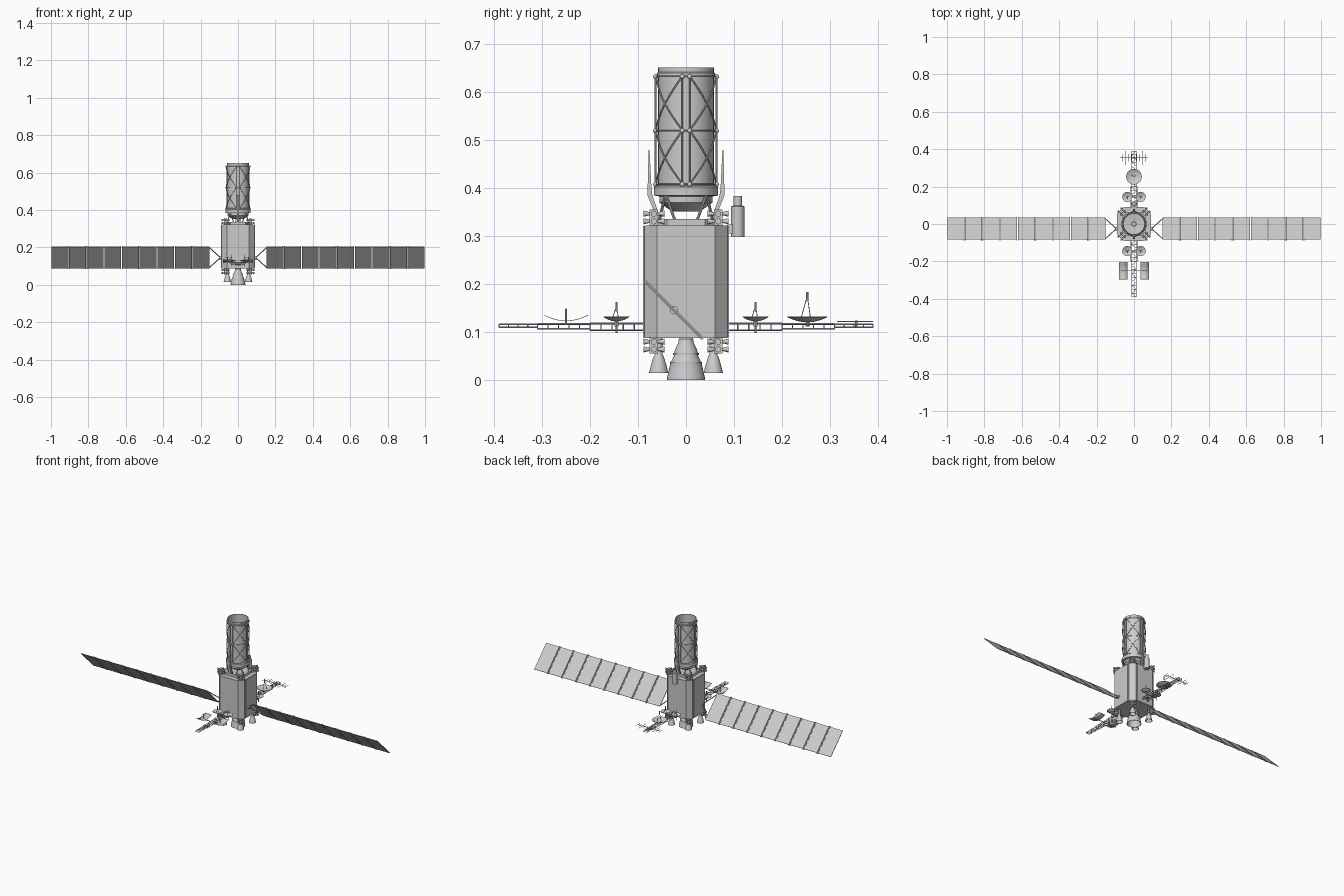
import bpy, bmesh, math
from mathutils import Vector, Matrix

if "Cube" in bpy.data.objects:
    bpy.data.objects.remove(bpy.data.objects["Cube"])

SIGNS = (-1, 1)
DIAG = [(sx, sy) for sx in SIGNS for sy in SIGNS]


def finish(bm, name, smooth=True):
    bmesh.ops.recalc_face_normals(bm, faces=bm.faces)
    me = bpy.data.meshes.new(name)
    bm.to_mesh(me)
    bm.free()
    ob = bpy.data.objects.new(name, me)
    bpy.context.collection.objects.link(ob)
    if smooth:
        bpy.ops.object.select_all(action='DESELECT')
        ob.select_set(True)
        bpy.context.view_layer.objects.active = ob
        bpy.ops.object.shade_smooth_by_angle(angle=math.radians(35))
    return ob


def rod(bm, a, b, r1, r2=None, n=6):
    a, b = Vector(a), Vector(b)
    d = b - a
    m = Matrix.Translation((a + b) / 2) @ d.to_track_quat('Z', 'Y').to_matrix().to_4x4()
    bmesh.ops.create_cone(bm, cap_ends=True, segments=n, radius1=r1,
                          radius2=r1 if r2 is None else r2, depth=d.length, matrix=m)


def box(bm, c, size, rot=Matrix()):
    bmesh.ops.create_cube(bm, size=1, matrix=Matrix.Translation(c) @ rot @ Matrix.Diagonal((*size, 1)))


def ball(bm, c, r):
    bmesh.ops.create_uvsphere(bm, u_segments=10, v_segments=6, radius=r, matrix=Matrix.Translation(c))


def lathe(bm, profile, c=(0, 0, 0), n=32):
    # revolve (radius, z) points about a vertical axis through c
    vs = [bm.verts.new((c[0] + r, c[1], c[2] + z)) for r, z in profile]
    es = [bm.edges.new(p) for p in zip(vs, vs[1:])]
    bmesh.ops.spin(bm, geom=vs + es, cent=c, axis=(0, 0, 1), angle=2 * math.pi, steps=n)
    bmesh.ops.remove_doubles(bm, verts=bm.verts, dist=1e-5)


def prism(bm, pts, z0, z1):
    f = bm.faces.new([bm.verts.new((x, y, z0)) for x, y in pts])
    ext = bmesh.ops.extrude_face_region(bm, geom=[f], use_keep_orig=True)
    bmesh.ops.translate(bm, vec=(0, 0, z1 - z0), verts=[v for v in ext['geom'] if isinstance(v, bmesh.types.BMVert)])


def octagon(a, b):
    return [(a, -b), (a, b), (b, a), (-b, a), (-a, b), (-a, -b), (-b, -a), (b, -a)]


# Eight-sided bus with raised face panels and top deck
bm = bmesh.new()
prism(bm, octagon(.087, .060), .088, .322)
prism(bm, octagon(.062, .040), .320, .336)
for s in SIGNS:
    box(bm, (s * .087, 0, .205), (.006, .104, .232))
    box(bm, (0, s * .087, .205), (.104, .006, .232))
finish(bm, "bus_body", False)

# Main engine and four small engines
bm = bmesh.new()
lathe(bm, [(.011, .09), (.015, .086), (.016, .078), (.022, .066), (.025, .056), (.027, .056), (.027, .052),
           (.025, .052), (.031, .038), (.033, .038), (.033, .034), (.036, .02), (.039, .007), (.040, 0),
           (.038, 0), (.032, .03), (.012, .075), (0, .077)])
finish(bm, "main_engine")
bm = bmesh.new()
for sx, sy in DIAG:
    lathe(bm, [(.008, .09), (.008, .054), (.011, .048), (.016, .032), (.020, .015), (.018, .015),
               (.009, .046), (0, .047)], (sx * .057, sy * .057, 0), 20)
finish(bm, "small_engines")

# Thruster pods at the top and bottom corners
bm = bmesh.new()
for sx, sy in DIAG:
    for z in (.339, .072):
        c = Vector((sx * .067, sy * .067, z))
        box(bm, c, (.018, .018, .034))
        for dz in (-.008, .008):
            for d in (Vector((sx, 0, 0)), Vector((0, sy, 0)), Vector((-sx, 0, 0)), Vector((0, -sy, 0))):
                p = c + Vector((0, 0, dz))
                rod(bm, p + d * .008, p + d * .022, .003, .0065, 10)
finish(bm, "thruster_pods")

# Telescope tube, open at the top, with mirror inside
bm = bmesh.new()
lathe(bm, [(0, .352), (.030, .352), (.055, .370), (.055, .383), (.067, .385), (.067, .403), (.058, .406),
           (.058, .632), (.060, .634), (.060, .640), (.058, .642), (.058, .652), (.055, .652), (.055, .410),
           (.014, .405), (.014, .425), (.010, .425), (.010, .405), (0, .405)], n=48)
finish(bm, "telescope_tube")

# Cage of paired uprights, rings and wrapped cross braces
bm = bmesh.new()


def cyl(deg, z, r=.0625):
    a = math.radians(deg)
    return Vector((r * math.cos(a), r * math.sin(a), z))


LEVELS = (.408, .520, .633)
for q in range(0, 360, 90):
    for o in (-7, 7):
        rod(bm, cyl(q + o, .403, .064), cyl(q + o, .636, .064), .002)
        for z in LEVELS:
            ball(bm, cyl(q + o, z, .064), .0052)
    for z in LEVELS:
        for i in range(10):
            rod(bm, cyl(q + 9 * i, z), cyl(q + 9 * i + 9, z), .0018, n=5)
    for z0, z1 in zip(LEVELS, LEVELS[1:]):
        for a, b in ((z0, z1), (z1, z0)):
            for i in range(8):
                rod(bm, cyl(q + 7 + 9.5 * i, a + (b - a) * i / 8),
                    cyl(q + 16.5 + 9.5 * i, a + (b - a) * (i + 1) / 8), .0018, n=5)
finish(bm, "tube_cage")

# Struts carrying the tube, and tapered fins front and back
bm = bmesh.new()
for sx, sy in DIAG:
    for p in ((.056, .022), (.022, .056)):
        rod(bm, (sx * p[0], sy * p[1], .330), (sx * .043, sy * .043, .388), .003, n=8)
finish(bm, "tube_struts")
bm = bmesh.new()
for s in SIGNS:
    pts = [(.053, .335), (.060, .335), (.080, .385), (.080, .40), (.078, .48), (.076, .48), (.072, .40), (.070, .385)]
    f = bm.faces.new([bm.verts.new((-.005, s * y, z)) for y, z in pts])
    ext = bmesh.ops.extrude_face_region(bm, geom=[f], use_keep_orig=True)
    bmesh.ops.translate(bm, vec=(.010, 0, 0), verts=[v for v in ext['geom'] if isinstance(v, bmesh.types.BMVert)])
finish(bm, "tube_fins", False)

# Star tracker on the back
bm = bmesh.new()
lathe(bm, [(0, .298), (.014, .298), (.014, .362), (.009, .364), (.009, .384), (.007, .384), (.007, .368), (0, .368)],
      (0, .108, 0), 20)
box(bm, (0, .093, .315), (.016, .014, .018))
finish(bm, "star_tracker")

# Solar wings tilted 45 degrees, nine panels each
CY, CZ, W = -.025, .146, .164
TILT = Matrix.Rotation(math.radians(-45), 4, 'X')
panels, bars, yokes = bmesh.new(), bmesh.new(), bmesh.new()
STEP = .85 / 9
for s in SIGNS:
    for i in range(9):
        box(panels, (s * (.15 + STEP * (i + .5)), CY, CZ), (STEP - .008, W, .003), TILT)
        if i:
            for o in (-.004, .004):
                box(bars, (s * (.15 + STEP * i + o), CY, CZ), (.004, W + .006, .006), TILT)
    rod(yokes, (s * .084, CY, CZ), (s * .098, CY, CZ), .009, n=12)
    for e in SIGNS:
        rod(yokes, (s * .094, CY, CZ), (s * .156, CY + e * .056, CZ - e * .056), .003)
    rod(yokes, (s * .154, CY - .057, CZ + .057), (s * .154, CY + .057, CZ - .057), .0025)
finish(panels, "solar_panels", False)
finish(bars, "solar_hinge_bars", False)
finish(yokes, "solar_yokes")

# Stepped lattice booms front and back
bm = bmesh.new()
for s in SIGNS:
    for y0, y1, w, z0, z1, n in ((.085, .20, .016, .104, .118, 5), (.20, .31, .013, .107, .117, 5),
                                 (.31, .39, .011, .110, .116, 4)):
        for i in range(n + 1):
            y = s * (y0 + (y1 - y0) * i / n)
            yn = s * (y0 + (y1 - y0) * (i + 1) / n)
            for z in (z0, z1):
                rod(bm, (-w, y, z), (w, y, z), .0012, n=4)
                if i < n:
                    k = w if i % 2 else -w
                    rod(bm, (-k, y, z), (k, yn, z), .001, n=4)
            for x in (-w, w):
                rod(bm, (x, y, z0), (x, y, z1), .0012, n=4)
        for x in (-w, w):
            for z in (z0, z1):
                rod(bm, (x, s * y0, z), (x, s * y1, z), .0016, n=4)
finish(bm, "lattice_booms", False)


# Dishes with feed masts
def dish(bm, x, y, z, r, depth, feed):
    prof = [(r * t / 6, depth * (t / 6) ** 2) for t in range(7)]
    prof += [(pr, pz - .0015) for pr, pz in reversed(prof)]
    lathe(bm, prof, (x, y, z), 24)
    for a in range(3):
        t = a * 2 * math.pi / 3 + .5
        rod(bm, (x + r * .35 * math.cos(t), y + r * .35 * math.sin(t), z + depth * .12), (x, y, feed - .008), .0008, n=4)
    rod(bm, (x, y, feed - .02), (x, y, feed), .0025, n=8)
    rod(bm, (x, y, .112), (x, y, z), .004, n=8)


bm = bmesh.new()
for s in SIGNS:
    rod(bm, (-.036, s * .145, .112), (.036, s * .145, .112), .003)
    for x in (-.036, .036):
        dish(bm, x, s * .145, .124, .027, .009, .163)
        rod(bm, (x, s * .145, .098), (x, s * .145, .124), .002)
dish(bm, 0, .253, .122, .042, .011, .184)
finish(bm, "dish_antennas")

# Comb antenna at the end of the back boom
bm = bmesh.new()
for x in (-.045, 0, .045):
    rod(bm, (x, .315, .122), (x, .39, .122), .0012, n=5)
for x in (-.075, -.06, -.03, -.015, .015, .03, .06, .075):
    rod(bm, (x, .335, .122), (x, .375, .122), .001, n=5)
rod(bm, (-.075, .355, .122), (.075, .355, .122), .0016, n=5)
rod(bm, (0, .355, .112), (0, .355, .124), .003)
finish(bm, "comb_antenna")

# Two trough reflectors on the front boom
bm = bmesh.new()
for s in SIGNS:
    rows = []
    for i in range(13):
        t = i / 6 - 1
        rows.append([bm.verts.new((s * x, -.25 + .046 * t, .123 + .012 * t * t)) for x in (.034, .079)])
    for a, b in zip(rows, rows[1:]):
        bm.faces.new((a[0], a[1], b[1], b[0]))
ob = finish(bm, "trough_reflectors")
sol = ob.modifiers.new("thickness", 'SOLIDIFY')
sol.thickness = .0012
bm = bmesh.new()
rod(bm, (-.079, -.25, .119), (.079, -.25, .119), .0025)
for x in (-.056, .056):
    rod(bm, (x, -.25, .115), (x, -.25, .148), .0018)
    rod(bm, (x - .01, -.25, .148), (x + .01, -.25, .148), .002)
finish(bm, "trough_supports")
